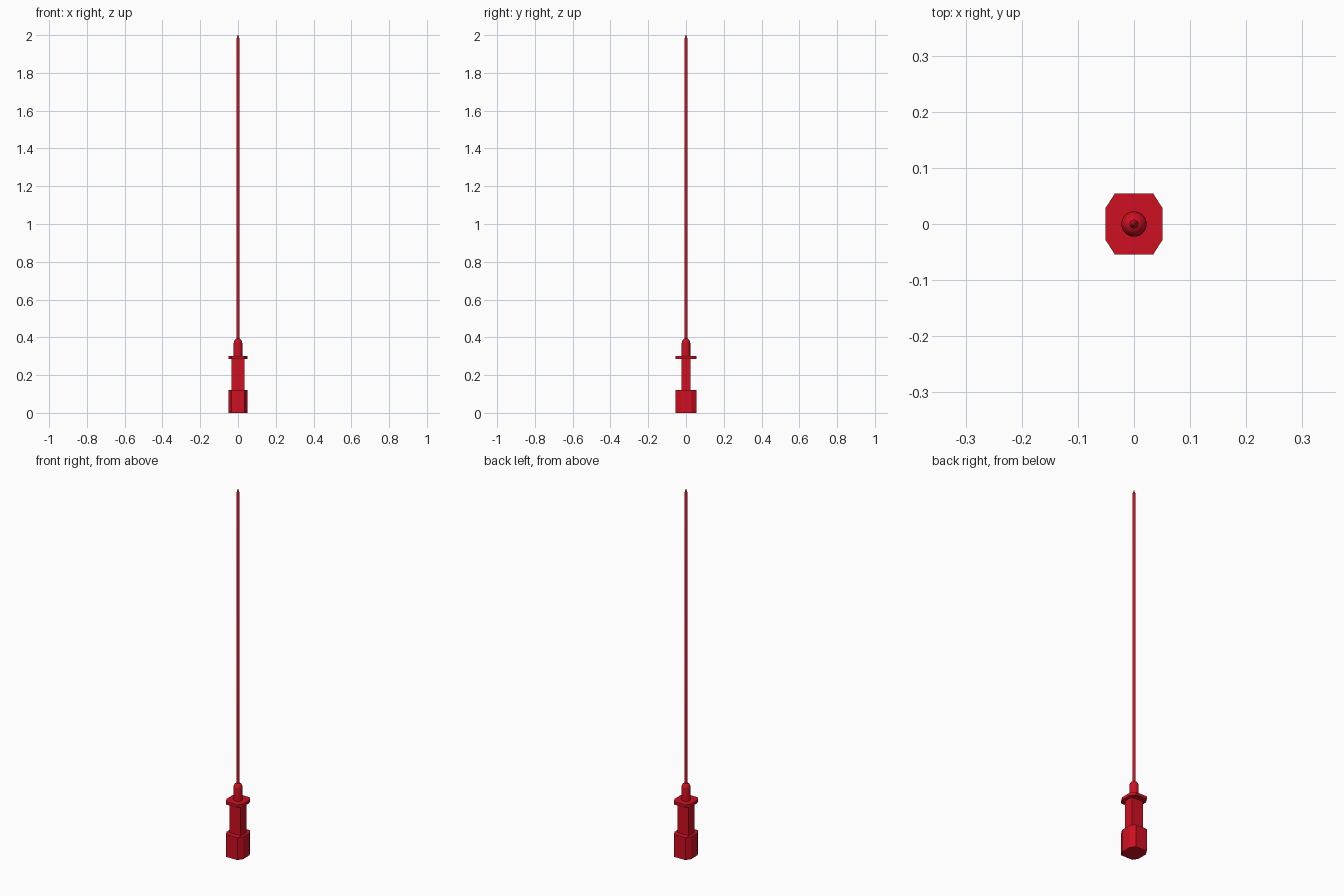
import bpy, bmesh, math

if "Cube" in bpy.data.objects:
    bpy.data.objects.remove(bpy.data.objects["Cube"])

red = bpy.data.materials.new("red_plastic")
red.diffuse_color = (0.62, 0.005, 0.015, 1)
red.use_nodes = True
red.node_tree.nodes["Principled BSDF"].inputs["Base Color"].default_value = red.diffuse_color


def make_object(name, bm):
    bmesh.ops.recalc_face_normals(bm, faces=bm.faces[:])
    mesh = bpy.data.meshes.new(name)
    bm.to_mesh(mesh)
    bm.free()
    mesh.materials.append(red)
    obj = bpy.data.objects.new(name, mesh)
    bpy.context.collection.objects.link(obj)
    return obj


def prism(name, outline, z0, z1):
    bm = bmesh.new()
    face = bm.faces.new([bm.verts.new((x, y, z0)) for x, y in outline])
    top = bmesh.ops.extrude_face_region(bm, geom=[face], use_keep_orig=True)["geom"]
    bmesh.ops.translate(bm, vec=(0, 0, z1 - z0),
                        verts=[v for v in top if isinstance(v, bmesh.types.BMVert)])
    return make_object(name, bm)


def lathe(name, profile, sides):
    bm = bmesh.new()
    verts = [bm.verts.new((r, 0, z)) for r, z in profile]
    edges = [bm.edges.new(pair) for pair in zip(verts, verts[1:])]
    bmesh.ops.spin(bm, geom=verts + edges, axis=(0, 0, 1), cent=(0, 0, 0),
                   angle=math.tau, steps=sides)
    bmesh.ops.remove_doubles(bm, verts=bm.verts[:], dist=1e-5)
    obj = make_object(name, bm)
    bpy.ops.object.select_all(action='DESELECT')
    bpy.context.view_layer.objects.active = obj
    obj.select_set(True)
    bpy.ops.object.shade_smooth_by_angle(angle=math.radians(35))
    return obj


def octagon(x, y, cx, cy):
    return [(x, -cy), (x, cy), (cx, y), (-cx, y),
            (-x, cy), (-x, -cy), (-cx, -y), (cx, -y)]


# Chamfered grip and matching flange
section = octagon(0.051, 0.0545, 0.034, 0.028)
prism("grip_base", section, 0, 0.122)
prism("flange", section, 0.286, 0.302)

# Rectangular body between them
prism("body", [(0.034, -0.025), (0.034, 0.025), (-0.034, 0.025), (-0.034, -0.025)],
      0.122, 0.286)

# Round hub with a domed top
dome = [(0.0225 * math.cos(a), 0.37 + 0.025 * math.sin(a))
        for a in (i * math.pi / 12 for i in range(7))]
dome[-1] = (0, 0.395)
lathe("hub", [(0, 0.302), (0.0225, 0.302)] + dome, 32)

# Long needle with a pointed tip
lathe("needle", [(0, 0.38), (0.008, 0.38), (0.008, 1.98), (0.002, 2.0), (0, 2.0)], 16)
